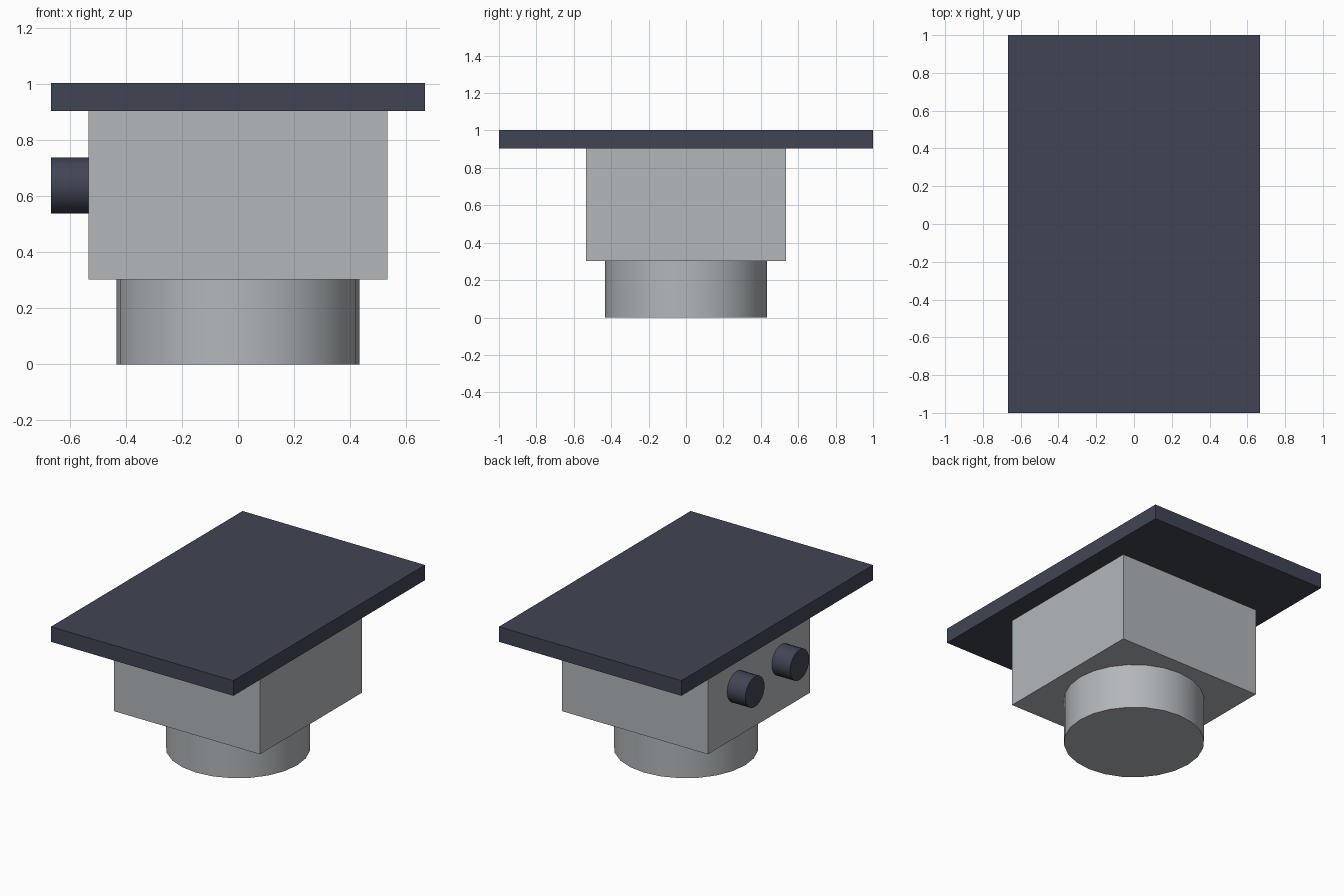
import bpy
import math

if "Cube" in bpy.data.objects:
    bpy.data.objects.remove(bpy.data.objects["Cube"])


def make_material(name, rgb):
    mat = bpy.data.materials.new(name)
    mat.diffuse_color = (*rgb, 1.0)
    mat.use_nodes = True
    mat.node_tree.nodes["Principled BSDF"].inputs["Base Color"].default_value = mat.diffuse_color
    return mat


grey = make_material("light_grey", (0.445, 0.474, 0.491))
dark = make_material("dark_slate", (0.050, 0.060, 0.087))


def finish(name, mat):
    obj = bpy.context.object
    obj.name = name
    obj.data.materials.append(mat)
    return obj


def box(name, size, z0, mat):
    bpy.ops.mesh.primitive_cube_add(size=1, location=(0, 0, z0 + size[2] / 2))
    obj = finish(name, mat)
    obj.scale = size
    bpy.ops.object.transform_apply(location=False, rotation=False, scale=True)


def cylinder(name, radius, depth, location, mat, rotation=(0, 0, 0)):
    bpy.ops.mesh.primitive_cylinder_add(vertices=24, radius=radius, depth=depth,
                                        location=location, rotation=rotation)
    finish(name, mat)
    bpy.ops.object.shade_smooth_by_angle(angle=math.radians(35))


# Round foot, square housing and wide top plate
cylinder("round_base", 0.433, 0.303, (0, 0, 0.1515), grey)
box("housing", (1.067, 1.067, 0.6), 0.303, grey)
box("top_plate", (1.333, 2.0, 0.1), 0.903, dark)

# Pair of knobs on the left side
for side, y in (("back", 0.233), ("front", -0.233)):
    cylinder(f"{side}_knob", 0.1, 0.134, (-0.6, y, 0.637), dark,
             (0, math.radians(90), 0))
